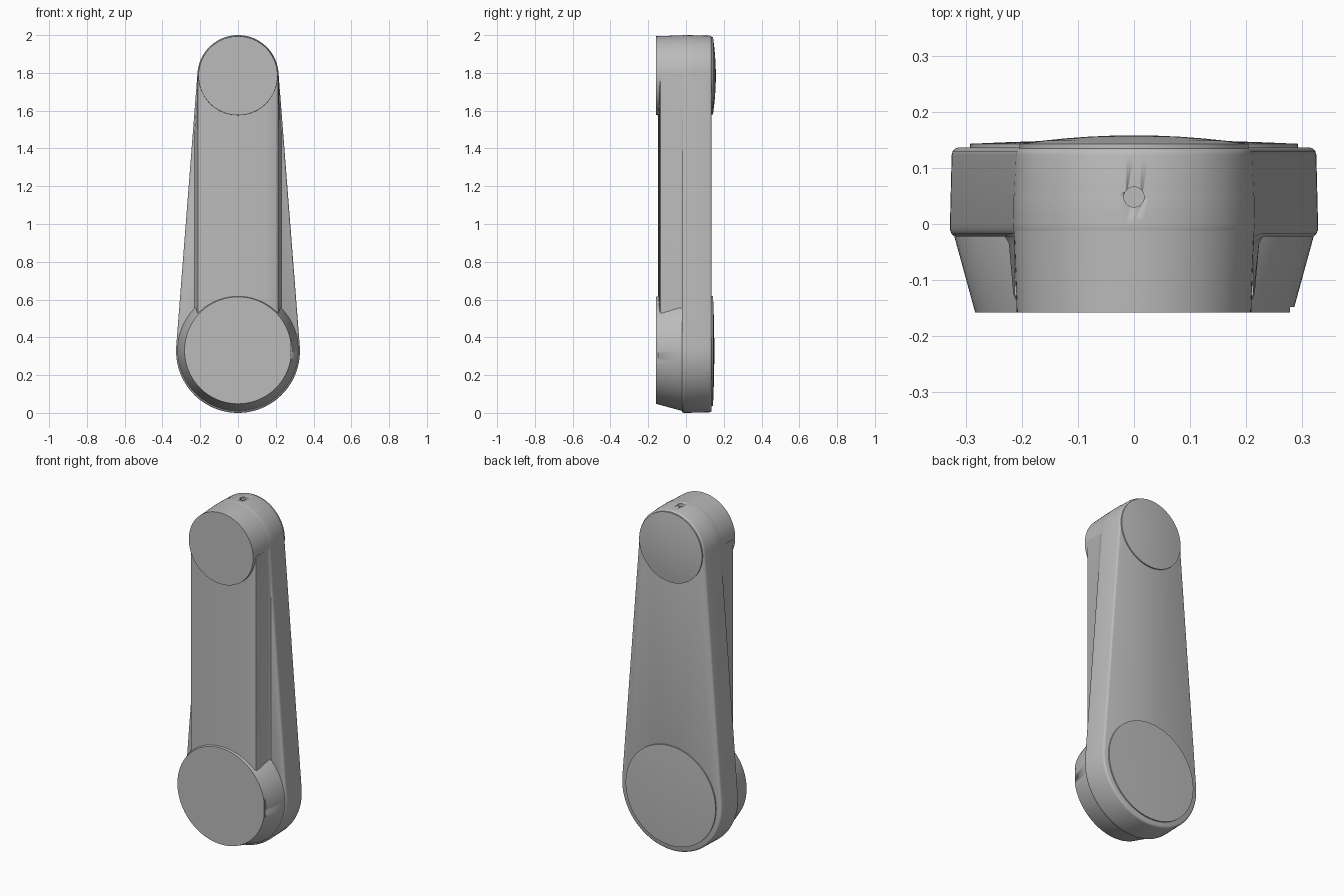
import bpy, bmesh, math
from mathutils import Vector

if "Cube" in bpy.data.objects:
    bpy.data.objects.remove(bpy.data.objects["Cube"])

LOW_Z, LOW_R = 0.328, 0.328
TOP_Z, TOP_R = 1.785, 0.215

grey = bpy.data.materials.new("metal grey")
grey.use_nodes = True
grey.diffuse_color = (0.5, 0.5, 0.5, 1)
grey.node_tree.nodes["Principled BSDF"].inputs["Base Color"].default_value = (0.5, 0.5, 0.5, 1)


def finish(name, bm, angle=30):
    bmesh.ops.recalc_face_normals(bm, faces=bm.faces[:])
    mesh = bpy.data.meshes.new(name)
    bm.to_mesh(mesh)
    bm.free()
    obj = bpy.data.objects.new(name, mesh)
    bpy.context.collection.objects.link(obj)
    mesh.materials.append(grey)
    bpy.ops.object.select_all(action="DESELECT")
    bpy.context.view_layer.objects.active = obj
    obj.select_set(True)
    bpy.ops.object.shade_smooth_by_angle(angle=math.radians(angle))
    return obj


def loft(name, rings, angle=30):
    """Skin a list of equal closed rings and cap both ends."""
    bm = bmesh.new()
    loops = [[bm.verts.new(p) for p in ring] for ring in rings]
    n = len(loops[0])
    for a, b in zip(loops, loops[1:]):
        for i in range(n):
            j = (i + 1) % n
            bm.faces.new((a[i], a[j], b[j], b[i]))
    bm.faces.new(loops[0])
    bm.faces.new(loops[-1])
    return finish(name, bm, angle)


def disc(name, z, profile, angle=30, n=96):
    """Turn (radius, y) pairs about the y axis at height z."""
    turns = [2 * math.pi * i / n for i in range(n)]
    return loft(name, [[(r * math.cos(t), y, z + r * math.sin(t)) for t in turns]
                       for r, y in profile], angle)


def dome(name, z, r, base, edge, peak):
    steps = [(r * s, peak - (peak - edge) * s * s) for s in (1, 0.8, 0.6, 0.4, 0.2, 0.02)]
    return disc(name, z, [(r, base)] + steps)


def cut(obj, cutter):
    cutter.hide_render = True
    cutter.hide_set(True)
    mod = obj.modifiers.new("cut", "BOOLEAN")
    mod.operation = "DIFFERENCE"
    mod.object = cutter
    mod.solver = "EXACT"


def outline(y, inset, n=48):
    """Two unequal end arcs joined by tangent lines."""
    tilt = math.asin((LOW_R - TOP_R) / (TOP_Z - LOW_Z))
    pts = []
    for z, r, a, b in ((TOP_Z, TOP_R, tilt, math.pi - tilt),
                       (LOW_Z, LOW_R, math.pi - tilt, 2 * math.pi + tilt)):
        for i in range(n + 1):
            t = a + (b - a) * i / n
            pts.append(((r - inset) * math.cos(t), y, z + (r - inset) * math.sin(t)))
    return pts


# Tapered back plate with softened rims
plate = loft("tapered_plate", [outline(y, d) for y, d in (
    (-0.022, 0.008), (-0.018, 0.003), (-0.01, 0), (0, 0), (0.123, 0.003),
    (0.13, 0.005), (0.134, 0.009), (0.136, 0.014))], 40)

# Raised front spine, with slightly crowned face and fillets at its foot
half = [(0.24, -0.015), (0.23, -0.022), (0.223, -0.035), (0.215, -0.125), (0.211, -0.134),
        (0.203, -0.139), (0.15, -0.143), (0.08, -0.146), (0, -0.147)]
section = half + [(-x, y) for x, y in reversed(half[:-1])]
# The foot narrows to stay inside the plate near the top
spine = loft("front_spine", [[(max(-w, min(w, x)), y, z) for x, y in section]
                             for z, w in ((LOW_Z, 0.24), (1.5, 0.235), (TOP_Z, 0.213))])

# Lower hub: cone with a small flat on its left rim
hub = disc("lower_hub", LOW_Z + 0.003, [(0.31, 0.05), (0.323, 0), (0.323, -0.012), (0.283, -0.158)])
bm = bmesh.new()
bmesh.ops.create_cube(bm, size=1)
bmesh.ops.scale(bm, vec=Vector((0.1, 0.05, 0.14)), verts=bm.verts[:])
bmesh.ops.translate(bm, vec=Vector((0.328, -0.173, LOW_Z)), verts=bm.verts[:])
cut(hub, finish("rim_cutter", bm))

# Upper hub
top_hub = disc("upper_hub", TOP_Z, [(0.205, 0.1), (0.2148, 0.05), (0.2148, 0), (0.209, -0.158)])

# Domed back covers
dome("lower_back_cover", LOW_Z, 0.292, 0.12, 0.143, 0.15)
dome("upper_back_cover", TOP_Z, 0.204, 0.12, 0.143, 0.158)

# Pin hole on the crown, with its floor
bm = bmesh.new()
bmesh.ops.create_cone(bm, cap_ends=True, segments=32, radius1=0.018, radius2=0.018, depth=0.1)
bmesh.ops.translate(bm, vec=Vector((0, 0.048, 2.02)), verts=bm.verts[:])
pin = finish("pin_hole_cutter", bm)
cut(plate, pin)
cut(top_hub, pin)
